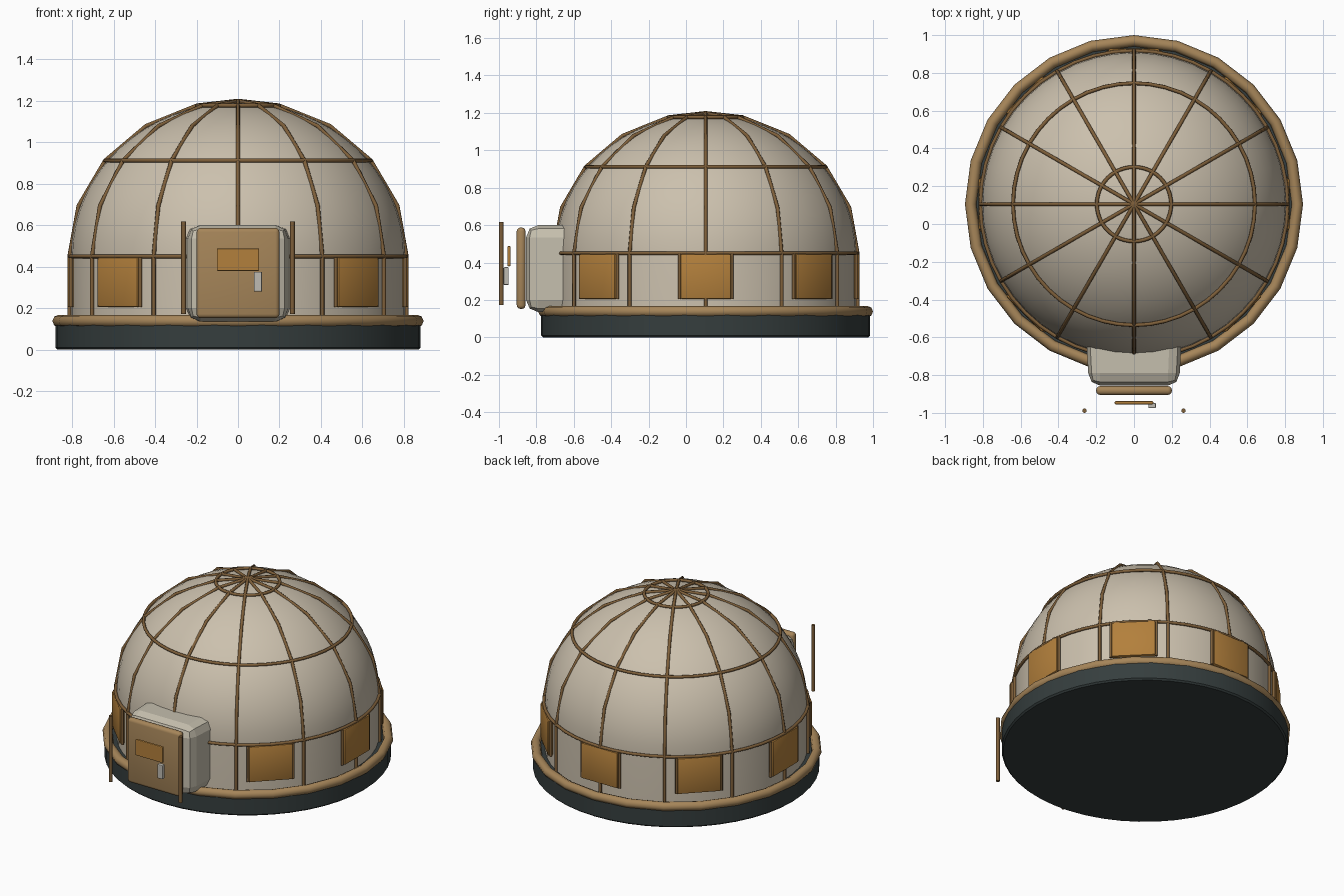
import bpy
import bmesh
from math import sin, cos, pi, radians
from mathutils import Matrix, Vector

if "Cube" in bpy.data.objects:
    bpy.data.objects.remove(bpy.data.objects["Cube"], do_unlink=True)

CY = 0.105          # dome axis offset in y
WALL_TOP = 0.45
RIB_R, RIB_H = 0.813, 0.75
DOME_R, DOME_H = 0.805, 0.742


def material(name, rgb):
    m = bpy.data.materials.new(name)
    m.use_nodes = True
    m.diffuse_color = (*rgb, 1)
    m.node_tree.nodes["Principled BSDF"].inputs["Base Color"].default_value = (*rgb, 1)
    return m


CANVAS = material("canvas", (0.60, 0.53, 0.42))
SHELL = material("pale shell", (0.56, 0.52, 0.42))
TAN = material("tan trim", (0.38, 0.235, 0.10))
WOOD = material("dark wood", (0.21, 0.115, 0.042))
AMBER = material("amber panel", (0.45, 0.215, 0.045))
DARK = material("dark base", (0.036, 0.048, 0.048))
METAL = material("pale metal", (0.52, 0.50, 0.45))


def smooth(ob, angle=35):
    bpy.ops.object.select_all(action="DESELECT")
    ob.select_set(True)
    bpy.context.view_layer.objects.active = ob
    bpy.ops.object.shade_smooth_by_angle(angle=radians(angle))


def add_mesh(name, bm, mat, smooth_angle=None):
    bmesh.ops.recalc_face_normals(bm, faces=bm.faces)
    me = bpy.data.meshes.new(name)
    bm.to_mesh(me)
    bm.free()
    me.materials.append(mat)
    ob = bpy.data.objects.new(name, me)
    bpy.context.collection.objects.link(ob)
    if smooth_angle:
        smooth(ob, smooth_angle)
    return ob


def lathe(name, profile, mat, steps, closed=False, angle=35):
    """Spin (radius, z) points around the dome axis."""
    bm = bmesh.new()
    vs = [bm.verts.new((r, CY, z)) for r, z in profile]
    pairs = list(zip(vs, vs[1:])) + ([(vs[-1], vs[0])] if closed else [])
    edges = [bm.edges.new(p) for p in pairs]
    bmesh.ops.spin(bm, geom=vs + edges, cent=(0, CY, 0), axis=(0, 0, 1),
                   angle=2 * pi, steps=steps, use_merge=True)
    bmesh.ops.remove_doubles(bm, verts=bm.verts, dist=1e-5)
    return add_mesh(name, bm, mat, angle)


def ring(name, r, z, minor, mat, steps, sides=8):
    circle = [(r + minor * cos(2 * pi * i / sides), z + minor * sin(2 * pi * i / sides))
              for i in range(sides)]
    return lathe(name, circle, mat, steps, True, 60)


def box(name, lo, hi, mat, bevel=0, segments=2, turn=None, smooth_angle=None):
    """Bevelled box between two corners, optionally turned by a matrix."""
    lo, hi = Vector(lo), Vector(hi)
    bm = bmesh.new()
    bmesh.ops.create_cube(bm, size=1, matrix=Matrix.Translation((lo + hi) / 2)
                          @ Matrix.Diagonal((*(hi - lo), 1)))
    if bevel:
        bmesh.ops.bevel(bm, geom=bm.edges[:], offset=bevel, segments=segments,
                        profile=0.5, affect="EDGES")
    if turn:
        bm.transform(turn)
    return add_mesh(name, bm, mat, smooth_angle)


def tube(name, points, radius, mat):
    """Round rod along a polyline, made into a mesh."""
    cu = bpy.data.curves.new(name, "CURVE")
    cu.dimensions = "3D"
    cu.bevel_depth = radius
    cu.bevel_resolution = 2
    cu.use_fill_caps = True
    sp = cu.splines.new("POLY")
    sp.points.add(len(points) - 1)
    for p, co in zip(sp.points, points):
        p.co = (*co, 1)
    cu.materials.append(mat)
    ob = bpy.data.objects.new(name, cu)
    bpy.context.collection.objects.link(ob)
    bpy.ops.object.select_all(action="DESELECT")
    ob.select_set(True)
    bpy.context.view_layer.objects.active = ob
    bpy.ops.object.convert(target="MESH")
    smooth(bpy.context.object, 50)


def around(angle):
    return Matrix.Translation((0, CY, 0)) @ Matrix.Rotation(angle, 4, "Z")


# Base slab and rolled rim
lathe("base", [(0, 0), (0.87, 0), (0.88, 0.01), (0.88, 0.12), (0.87, 0.13), (0, 0.13)],
      DARK, 48)
ring("base_rim", 0.865, 0.138, 0.03, TAN, 24)

# Wall and dome in one skin
dome = [(DOME_R, 0.13)]
for i in range(17):
    a = pi / 2 * i / 16
    dome.append((DOME_R * cos(a) if i < 16 else 0, WALL_TOP + DOME_H * sin(a)))
lathe("dome", dome, CANVAS, 48, angle=40)

# Twelve ribs and three hoops
arc = [radians(a) for a in (0, 19, 38, 57, 76, 90)]
rib = [(RIB_R, 0.13)] + [(RIB_R * cos(a), WALL_TOP + RIB_H * sin(a)) for a in arc]
for i in range(12):
    turn = around(i * pi / 6)
    tube(f"rib_{i + 1}", [turn @ Vector((r, 0, z)) for r, z in rib], 0.01, WOOD)
for name, a in (("lower_hoop", 0), ("middle_hoop", arc[2]), ("upper_hoop", arc[4])):
    ring(name, RIB_R * cos(a), WALL_TOP + RIB_H * sin(a), 0.01, WOOD, 48)

# Window flaps with side posts, every 45 degrees except at the door
for i in range(8):
    if i == 6:
        continue
    turn = around(i * pi / 4)
    box(f"window_{i + 1}", (0.79, -0.135, 0.205), (0.823, 0.135, 0.445), AMBER,
        0.008, 2, turn, 35)
    for side in (-1, 1):
        ends = [turn @ Vector((0.806, side * 0.14, z)) for z in (0.205, 0.445)]
        tube(f"window_post_{i + 1}_{'left' if side > 0 else 'right'}", ends, 0.009, WOOD)

# Entrance porch, door and fittings
porch = box("porch", (-0.255, -0.855, 0.135), (0.255, -0.5, 0.6), SHELL, 0.065, 2)
for v in porch.data.vertices:
    if v.co.y < -0.7:
        v.co.x *= 0.95
box("door", (-0.2, -0.905, 0.152), (0.2, -0.858, 0.587), TAN, 0.02, 3, smooth_angle=40)
box("door_window", (-0.102, -0.955, 0.38), (0.102, -0.938, 0.488), AMBER, 0.005)
box("door_handle", (0.076, -0.975, 0.28), (0.116, -0.948, 0.375), METAL, 0.005)
for side, label in ((-1, "right"), (1, "left")):
    tube(f"entrance_pole_{label}",
         [(side * 0.262, -0.988, 0.172), (side * 0.262, -0.988, 0.618)], 0.012, WOOD)
